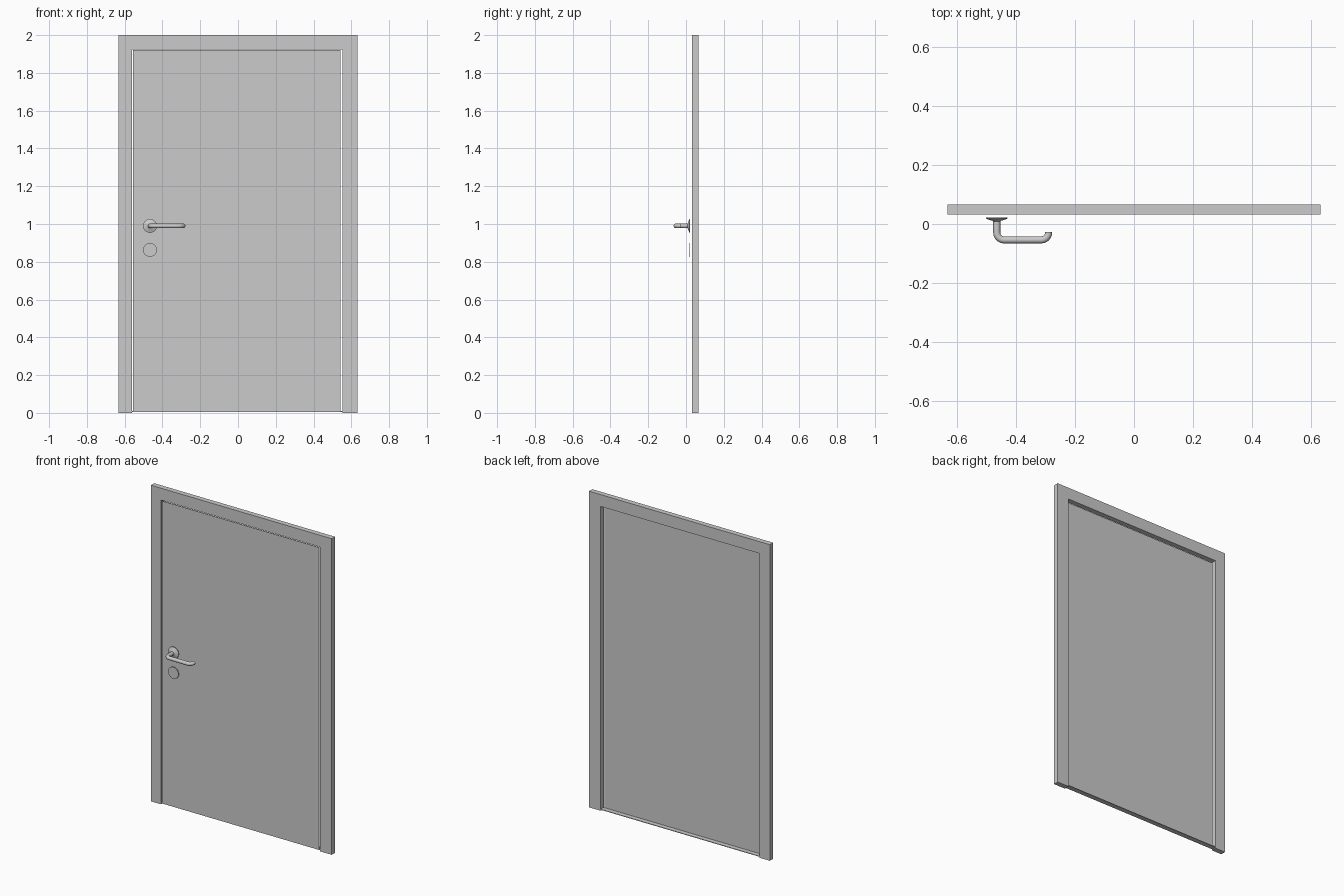
import bpy, bmesh, math
from mathutils import Vector

if "Cube" in bpy.data.objects:
    bpy.data.objects.remove(bpy.data.objects["Cube"])


def add_mesh(name, bm):
    bmesh.ops.recalc_face_normals(bm, faces=bm.faces)
    mesh = bpy.data.meshes.new(name)
    bm.to_mesh(mesh)
    bm.free()
    ob = bpy.data.objects.new(name, mesh)
    bpy.context.collection.objects.link(ob)
    return ob


def extrude_y(name, outline, y0, y1):
    """Flat xz outline given thickness along y."""
    bm = bmesh.new()
    face = bm.faces.new([bm.verts.new((x, y0, z)) for x, z in outline])
    ext = bmesh.ops.extrude_face_region(bm, geom=[face])
    verts = [v for v in ext["geom"] if isinstance(v, bmesh.types.BMVert)]
    bmesh.ops.translate(bm, verts=verts, vec=(0, y1 - y0, 0))
    return add_mesh(name, bm)


def rect(x0, x1, z0, z1):
    return [(x0, z0), (x1, z0), (x1, z1), (x0, z1)]


def lathe_y(name, profile, x, z, sides=20):
    """Revolve (radius, y) points about a y-parallel axis and cap both ends."""
    bm = bmesh.new()
    rings = [[bm.verts.new((x + r * math.cos(2 * math.pi * i / sides), y,
                            z + r * math.sin(2 * math.pi * i / sides)))
              for i in range(sides)] for r, y in profile]
    for a, b in zip(rings, rings[1:]):
        for i in range(sides):
            j = (i + 1) % sides
            bm.faces.new((a[i], a[j], b[j], b[i]))
    bm.faces.new(rings[0])
    bm.faces.new(rings[-1])
    return add_mesh(name, bm)


def rounded_path(points, radius, steps=6):
    """Replace right-angle corners of a path by arcs."""
    pts = [Vector(p) for p in points]
    out = [pts[0]]
    for a, p, b in zip(pts, pts[1:], pts[2:]):
        u, v = (a - p).normalized() * radius, (b - p).normalized() * radius
        for i in range(steps + 1):
            t = math.pi / 2 * i / steps
            out.append(p + u * (1 - math.sin(t)) + v * (1 - math.cos(t)))
    return out + [pts[-1]]


FRONT, BACK = 0.033, 0.066
HX, HZ = -0.466, 0.99

# Door frame: two jambs and a head, open at the bottom
extrude_y("door_frame", [(-0.633, 0), (-0.562, 0), (-0.562, 1.925), (0.552, 1.925),
                         (0.552, 0), (0.633, 0), (0.633, 2), (-0.633, 2)], FRONT, BACK)

# Thin leaf flush with the front, and the sill behind its lower edge
extrude_y("door_leaf", rect(-0.555, 0.543, 0.009, 1.921), FRONT, FRONT + 0.004)
extrude_y("door_sill", rect(-0.562, 0.552, 0.006, 0.010), FRONT + 0.002, BACK)

# Handle rose and lock cover
rose = lathe_y("handle_rose", [(0.037, 0.022), (0.037, 0.019), (0.026, 0.014),
                               (0.015, 0.011), (0.012, 0.008)], HX, HZ)
cover = lathe_y("lock_cover", [(0.037, 0.022), (0.037, 0.018)], HX, 0.863)

# Lever: round bar bent out, along and back towards the door
curve = bpy.data.curves.new("lever_handle", "CURVE")
curve.dimensions = "3D"
curve.bevel_depth = 0.012
curve.bevel_resolution = 3
curve.use_fill_caps = True
path = rounded_path([(HX, 0.014, HZ), (HX, -0.054, HZ),
                     (-0.29, -0.054, HZ), (-0.29, -0.028, HZ)], 0.025)
spline = curve.splines.new("POLY")
spline.points.add(len(path) - 1)
for sp, p in zip(spline.points, path):
    sp.co = (*p, 1)
lever = bpy.data.objects.new("lever_handle", curve)
bpy.context.collection.objects.link(lever)

# Smooth shading on the metal fittings
bpy.ops.object.select_all(action="DESELECT")
for ob in (lever, rose, cover):
    ob.select_set(True)
bpy.context.view_layer.objects.active = lever
bpy.ops.object.convert(target="MESH")
bpy.ops.object.shade_smooth_by_angle(angle=math.radians(40))
